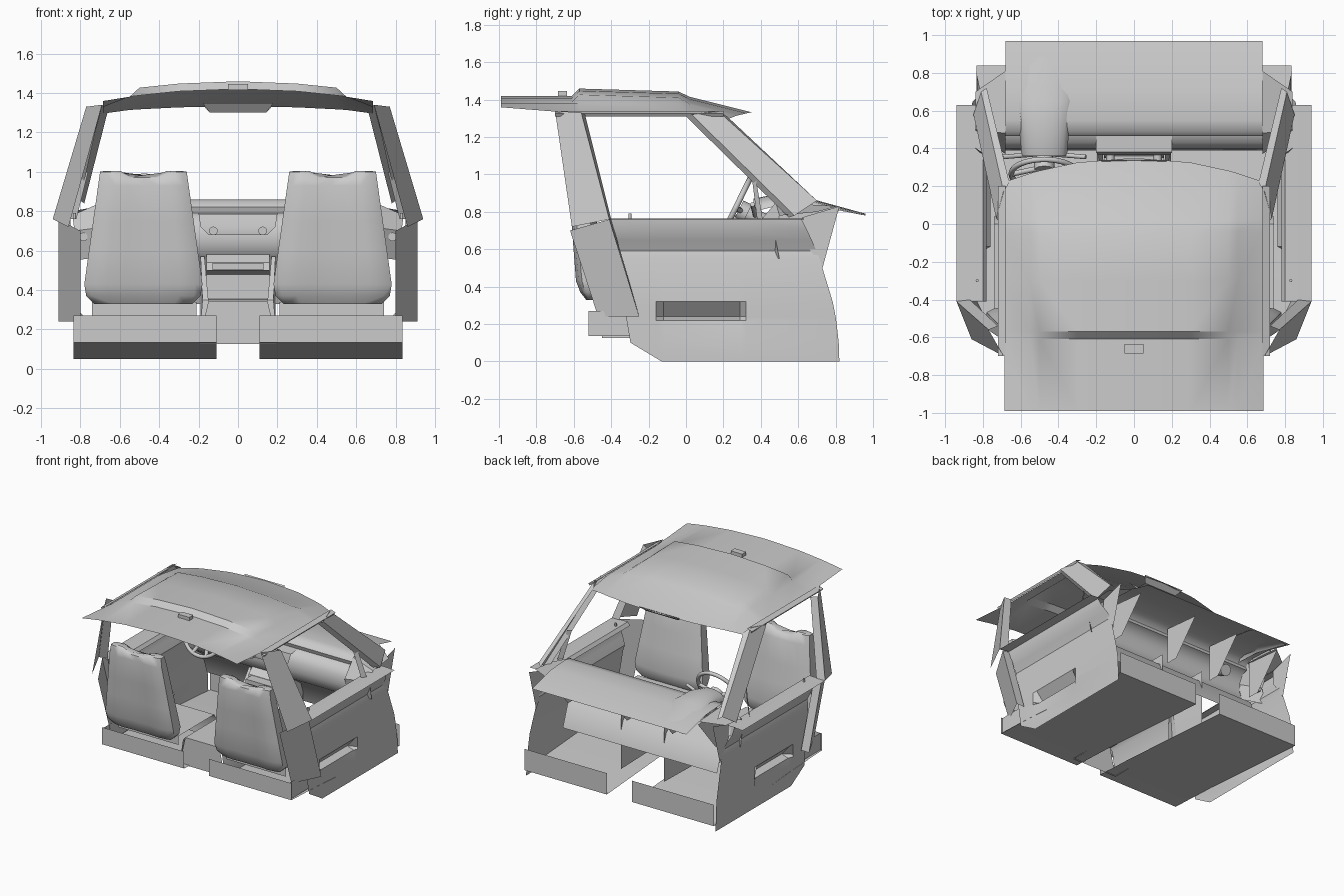
import bpy, bmesh
from math import sin, cos, pi, tau, radians
from mathutils import Vector, Matrix

cube = bpy.data.objects.get("Cube")
if cube:
    bpy.data.objects.remove(cube)

grey = bpy.data.materials.new("light_grey")
grey.use_nodes = True
colour = (.6, .6, .6, 1)
grey.diffuse_color = colour
grey.node_tree.nodes["Principled BSDF"].inputs["Base Color"].default_value = colour


def finish(name, bm, mirror=False, angle=35):
    bmesh.ops.recalc_face_normals(bm, faces=bm.faces)
    mesh = bpy.data.meshes.new(name)
    bm.to_mesh(mesh)
    bm.free()
    part = bpy.data.objects.new(name, mesh)
    bpy.context.collection.objects.link(part)
    mesh.materials.append(grey)
    if mirror:
        part.modifiers.new("mirror", "MIRROR")
    bpy.ops.object.select_all(action="DESELECT")
    part.select_set(True)
    bpy.context.view_layer.objects.active = part
    bpy.ops.object.shade_smooth_by_angle(angle=radians(angle))


def sheet(name, rows, mirror=False, closed=False, caps=False, angle=35):
    """Loft a surface through rows of points."""
    bm = bmesh.new()
    grid = [[bm.verts.new(point) for point in row] for row in rows]
    for row, following in zip(grid, grid[1:]):
        count = len(row)
        for i in range(count if closed else count - 1):
            j = (i + 1) % count
            bm.faces.new((row[i], row[j], following[j], following[i]))
    if caps:
        bm.faces.new(grid[0])
        bm.faces.new(grid[-1])
    finish(name, bm, mirror, angle)


def across(name, profile, start, end, mirror=True, angle=35):
    """Sweep a side profile of (y, z) points along x."""
    sheet(name, [[(x, y, z) for y, z in profile] for x in (start, end)], mirror, angle=angle)


def upright(name, outline, x, mirror=True):
    """A flat plate facing sideways."""
    bm = bmesh.new()
    bm.faces.new([bm.verts.new((x, y, z)) for y, z in outline])
    finish(name, bm, mirror)


def box(name, centre, size):
    bm = bmesh.new()
    place = Matrix.Translation(centre) @ Matrix.Diagonal((*size, 1))
    bmesh.ops.create_cube(bm, size=1, matrix=place)
    finish(name, bm)


def rod(name, start, end, radius, mirror=False):
    start, end = Vector(start), Vector(end)
    span = end - start
    turn = span.to_track_quat("Z", "Y").to_matrix().to_4x4()
    bm = bmesh.new()
    bmesh.ops.create_cone(bm, cap_ends=True, segments=12, radius1=radius, radius2=radius,
                          depth=span.length, matrix=Matrix.Translation((start + end) / 2) @ turn)
    finish(name, bm, mirror)


# Roof lining: a gentle arch, a raised middle panel and a sloping front
roof_half = .685


def roof_point(x, y):
    raised = x < .53 and -.6 < y < 0
    front = max(y, 0)
    z = 1.42 - .13 * x * x - .25 * front
    if raised:
        z += .04 - .03 * (y + .6)
    elif x == roof_half and y > -.9:
        z -= .03 - .1 * front
    return x, y, z


columns = (0, .3, .5, .55, roof_half)
rows = [[roof_point(x, y) for x in columns] for y in (-.99, -.61, -.57, -.3, -.04, .02)]
rows.append([roof_point(x, .35 - .27 * x * x) for x in columns])
sheet("roof_lining", rows, mirror=True)
box("roof_lamp", (0, -.66, 1.43), (.1, .05, .03))
sheet("mirror_console", [[(x, .16, 1.35), (x * .8, .2, 1.3), (x * .8, .3, 1.3), (x, .34, 1.34)]
                         for x in (-.18, .18)], angle=20)

# Side rail between roof and window opening
sheet("roof_rail", [[(.68, y, 1.34), (.72, y, 1.325), (.71, y, 1.31)] for y in (-.7, .2)], mirror=True)


# Pillars: outer skin, and a return into the window opening
def pillar(name, top, bottom):
    sheet(name, [top, bottom], mirror=True)


pillar("front_pillar",
       [(.66, .22, 1.31), (.69, .17, 1.34), (.73, .03, 1.32), (.7, 0, 1.31)],
       [(.78, .72, .84), (.81, .7, .86), (.85, .58, .78), (.82, .55, .77)])
pillar("quarter_window_bar", [(.76, .35, 1), (.79, .37, 1)], [(.82, .38, .76), (.85, .41, .76)])
sill_corner = (.94, -.41, .76)
pillar("rear_pillar", [(.69, -.7, 1.34), (.77, -.56, 1.33), (.72, -.54, 1.32)],
       [(.86, -.61, .72), sill_corner, (.87, -.4, .76)])
pillar("rear_pillar_foot", [(.8, -.62, .7), (.91, -.41, .76), (.85, -.4, .76)],
       [(.8, -.47, .24), (.91, -.25, .24), (.84, -.25, .24)])


# Doors with a shoulder fold and a pressed armrest
def door_row(z, x, dent=0):
    rear = -.13 if z == 0 else -.28 - .17 * z
    front = .82 - .35 * z * z
    middle = [max(rear, y) for y in (-.16, -.12, .29, .32)]
    return [(x - dent * (-.15 < y < .3 and y > rear), y, z) for y in (rear, *middle, front)]


rows = [door_row(z, x) for z, x in ((.765, .86), (.7, .855), (.65, .83), (.59, .805), (.55, .815), (.32, .83))]
rows += [door_row(.24, .83, dent=.07), door_row(.22, .83, dent=.015)]
rows += [door_row(z, .835) for z in (.1, 0)]
sheet("door_panel", rows, mirror=True)
sheet("window_sill", [[(.78, y, .74), (.8, y, .765), (.86, y, .765), (.94, y, .76)] for y in (-.41, .63)],
      mirror=True)
rod("door_lock", (.83, -.3, .76), (.83, -.3, .79), .008, mirror=True)

# Floor halves and rear corners
floor_rear = -.52
floor_profile = [(.84, .22), (.84, .05), (-.16, .12), (floor_rear, .135), (floor_rear, .27)]
across("floor", floor_profile, .11, .835, angle=20)
sheet("rear_corner", [[(.68, floor_rear, low), (.82, floor_rear, low), (.82, -.2, low)]
                      for low in (.135, .27)], mirror=True)

# Seat backs: tapering cushions with rounded sides and raised corners
seat_x = .48


def seat_ring(z, half_width, depth):
    ring = []
    for i in range(24):
        turn = tau * i / 24
        u, v = cos(turn), sin(turn)
        u = max(-1, min(1, 1.25 * u))
        hollow = .75 if v < 0 and abs(u) < .5 else 1
        ear = .03 if z > .95 and abs(u) > .55 else 0
        ring.append((seat_x + half_width * u, -.46 - .12 * z + depth * v * hollow, z + ear))
    return ring


rows = [seat_ring(.33, .25, .04), seat_ring(.37, .29, .07)]
rows += [seat_ring(z, .36 - .14 * z, .11 - .05 * z) for z in (.43, .6, .75, .93)]
rows += [seat_ring(.97, .22, .045), seat_ring(.975, .19, .02)]
sheet("seat_back", rows, mirror=True, closed=True, caps=True, angle=50)
across("seat_base", [(-.45, .27), (-.45, .34), (0, .34), (.04, .28), (.03, .14)], .21, .74, angle=50)

# Dashboard swept across the cabin
dash_profile = [(.97, .79), (.72, .85), (.55, .86), (.49, .85), (.465, .82), (.475, .79), (.43, .775),
                (.4, .72), (.39, .65), (.42, .57), (.52, .5), (.58, .33)]
across("dashboard", dash_profile, 0, .68, angle=45)
sheet("dashboard_end", [[(.68, .81, .83), (.84, .7, .8)], [(.68, .48, .85), (.84, .5, .78)],
                        [(.68, .37, .72), (.83, .47, .7)], [(.68, .42, .57), (.83, .5, .55)]], mirror=True)
upright("dashboard_cheek", [(.62, .77), (.82, .83), (.73, .5), (.62, .66)], .81)
for x in (-.68, -.3, .1, .62):
    upright("dashboard_bracket", [(.5, .84), (.82, .81), (.6, .55), (.5, .55)], x, mirror=False)

# Instrument hood fading into the dashboard
wheel_x = -.475
rows = []
for y, radius, base, height in ((.36, .12, .8, .07), (.48, .13, .83, .065), (.65, .15, .84, .035), (.96, .17, .78, .01)):
    arc = [pi * step / 10 for step in range(11)]
    rows.append([(wheel_x + radius * cos(turn), y, base + height * sin(turn)) for turn in arc])
sheet("instrument_hood", rows)

# Vent panel with round knobs, and end vents
sheet("vent_panel", [[(side * half, y, z) for side in (-1, 1)]
                     for half, y, z in ((.2, .47, .79), (.2, .38, .785), (.19, .365, .72), (.15, .37, .68))])
rod("vent_knob", (.125, .34, .7), (.125, .38, .7), .022, mirror=True)
rod("end_vent", (.785, .43, .67), (.785, .49, .67), .022, mirror=True)

# Centre stack with an open tray, and the tunnel behind it
sheet("stack_side", [[(inner, front, z), (outer, front, z), (.19, .55, z)]
                     for inner, outer, front, z in ((.17, .19, .41, .57), (.15, .18, .22, .35), (.16, .2, .2, .12))],
      mirror=True)
across("stack_face", [(.41, .58), (.36, .54), (.35, .5), (.5, .48), (.5, .36), (.22, .35)], 0, .16)
box("tray_lid", (0, .34, .52), (.26, .12, .035))
tunnel_rear, tunnel_top = -.45, .345
sheet("tunnel", [[(0, y, tunnel_top), (.15, y, tunnel_top), (.17, y, .32), (.2, y, .125)]
                 for y in (tunnel_rear, .25)], mirror=True)
sheet("tunnel_end", [[(0, tunnel_rear, z), (half, tunnel_rear, z)]
                     for half, z in ((.15, tunnel_top), (.2, .125))], mirror=True)

# Steering wheel, column and stalks
centre = Vector((wheel_x, .265, .82))
sideways = Vector((1, 0, 0))
axis = Vector((0, .9, -.44)).normalized()
upward = sideways.cross(axis)


def spoke_direction(turn):
    return sideways * cos(turn) + upward * sin(turn)


rows = []
for i in range(33):
    outward = spoke_direction(tau * i / 32)
    tube = [tau * k / 8 for k in range(8)]
    rows.append([centre + outward * (.175 + .015 * cos(b)) + axis * .015 * sin(b) for b in tube])
sheet("steering_rim", rows, closed=True, angle=60)
hub = centre + axis * .04
rod("steering_hub", hub - axis * .02, hub + axis * .03, .055)
rod("steering_column", hub, hub + axis * .2, .045)
for degrees in (0, 180, 250, 290):
    rod("steering_spoke", hub, centre + spoke_direction(radians(degrees)) * .17, .014)
for side in (-1, 1):
    rod("column_stalk", hub + axis * .08, (wheel_x + .22 * side, .355, .84), .012)
